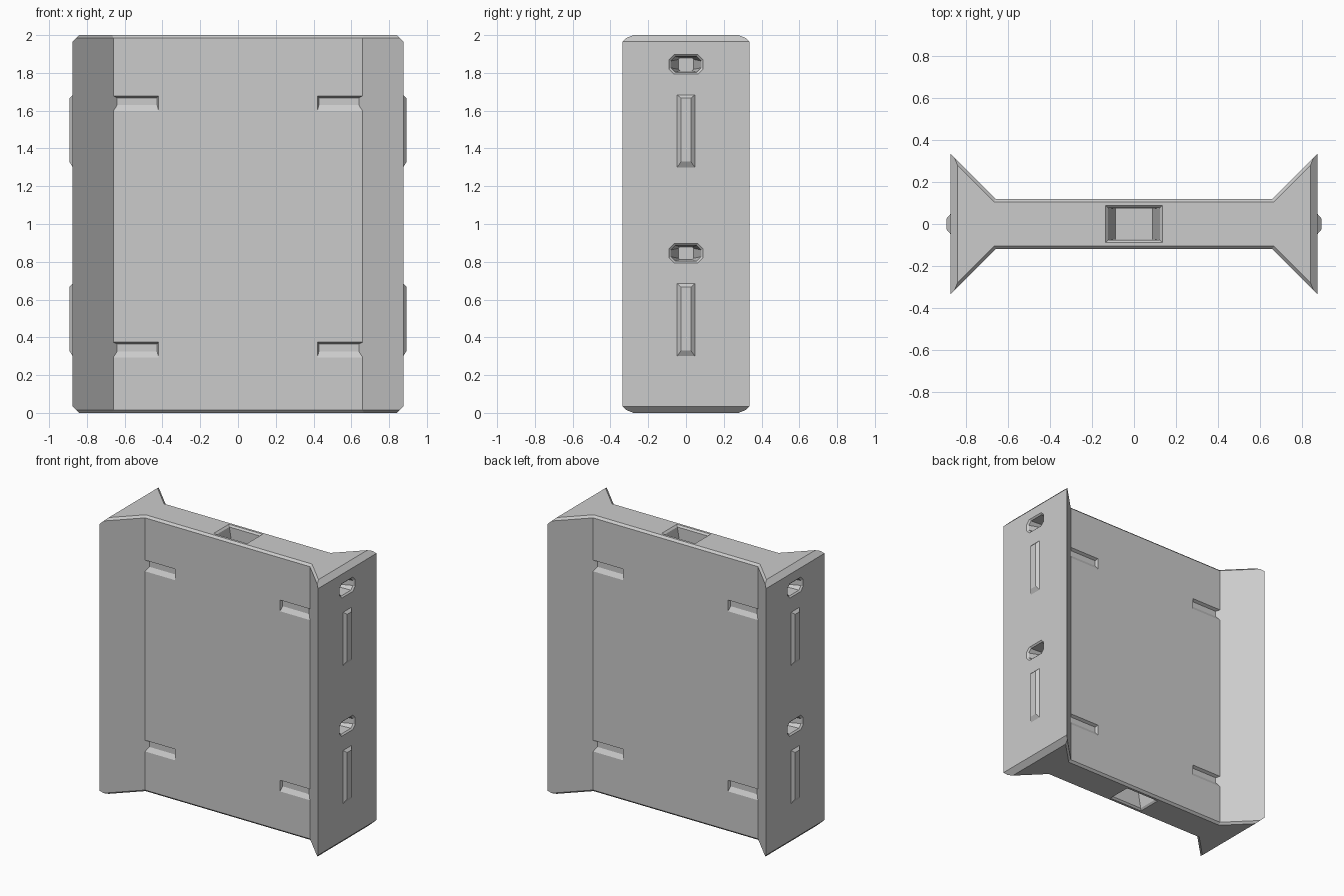
import bpy
import bmesh

if "Cube" in bpy.data.objects:
    bpy.data.objects.remove(bpy.data.objects["Cube"])

grey = bpy.data.materials.new("plain grey")
grey.use_nodes = True
grey.diffuse_color = (0.6, 0.6, 0.6, 1)
grey.node_tree.nodes["Principled BSDF"].inputs["Base Color"].default_value = (0.6, 0.6, 0.6, 1)

HEIGHT, END, WEB, KINK = 2.0, 0.875, 0.12, 0.66


def loft(bm, rings):
    """Skin a closed solid through rings that have equal point counts."""
    rows = [[bm.verts.new(p) for p in ring] for ring in rings]
    for a, b in zip(rows, rows[1:]):
        for i in range(len(a)):
            j = (i + 1) % len(a)
            bm.faces.new((a[i], a[j], b[j], b[i]))
    bm.faces.new(rows[0][::-1])
    bm.faces.new(rows[-1])


def make_object(name, bm):
    bmesh.ops.recalc_face_normals(bm, faces=bm.faces)
    mesh = bpy.data.meshes.new(name)
    bm.to_mesh(mesh)
    bm.free()
    mesh.materials.append(grey)
    obj = bpy.data.objects.new(name, mesh)
    bpy.context.collection.objects.link(obj)
    return obj


def section(z, end, inset):
    """Flared panel outline, inset along the web and the slanted sides."""
    kink_x, web_y = KINK + 0.414 * inset, WEB - inset
    end_y = WEB - 1.414 * inset + end - KINK
    half = [(end, -end_y), (end, end_y), (kink_x, web_y)]
    half2 = [(-kink_x, web_y), (-end, end_y), (-end, -end_y)]
    low = [(-kink_x, -web_y), (kink_x, -web_y)]
    return [(x, y, z) for x, y in half + half2 + low]


def octagon(w, h, c):
    """Rectangle of half sizes w, h with corners cut by c."""
    return [(w, c - h), (w, h - c), (w - c, h), (c - w, h),
            (-w, h - c), (-w, c - h), (c - w, -h), (w - c, -h)]


# Panel body with chamfered ends
bm = bmesh.new()
levels = [(0, END - 0.035, 0.015), (0.015, END - 0.02, 0), (0.035, END, 0)]
rings = [section(*lv) for lv in levels]
rings += [section(HEIGHT - z, e, i) for z, e, i in reversed(levels)]
loft(bm, rings)
body = make_object("panel_body", bm)

# All recesses gathered in one cutter
bm = bmesh.new()

# Pockets in the top and bottom
for side in (1, -1):
    rings = []
    for w, d, depth in [(0.147, 0.1, -0.012), (0.123, 0.076, 0.012), (0.088, 0.074, 0.2)]:
        z = HEIGHT / 2 + side * (HEIGHT / 2 - depth)
        rings.append([(w, d, z), (-w, d, z), (-w, -d, z), (w, -d, z)])
    loft(bm, rings)

# Slots in the end faces
for side in (1, -1):
    for centre in (0.845, 1.845):
        rings = []
        for w, h, c, depth in [(0.1, 0.062, 0.03, -0.01), (0.08, 0.042, 0.024, 0.01),
                               (0.04, 0.034, 0.008, 0.15)]:
            x = side * (END - depth)
            rings.append([(x, y, centre + z) for y, z in octagon(w, h, c)])
        loft(bm, rings)

# Scooped notches on both broad faces, next to the flares
for sx in (1, -1):
    for sy in (1, -1):
        for top in (0.38, 1.684):
            rings = []
            for depth, upper, lower in [(-0.004, 0.003, 0.092), (0.02, 0.016, 0.055)]:
                y = sy * (WEB - depth)
                inner, outer = 0.42 + 0.4 * depth, KINK - depth
                rings.append([(sx * inner, y, top - upper), (sx * outer, y, top - upper),
                              (sx * outer, y, top - lower), (sx * inner, y, top - lower)])
            loft(bm, rings)
cutter = make_object("recess_cutter", bm)
cutter.hide_render = True

cut = body.modifiers.new("recesses", "BOOLEAN")
cut.operation, cut.solver, cut.object = "DIFFERENCE", "EXACT", cutter
bpy.context.view_layer.objects.active = body
bpy.ops.object.modifier_apply(modifier=cut.name)
bpy.data.objects.remove(cutter)

# Raised ridges below each slot
for side, label in ((1, "left"), (-1, "right")):
    for bottom, level in ((0.3, "lower"), (1.3, "upper")):
        bm = bmesh.new()
        rings = []
        for x, w, low, high in [(END - 0.005, 0.05, 0, 0.384), (END, 0.047, 0, 0.384),
                                (END + 0.018, 0.026, 0.03, 0.366)]:
            x *= side
            rings.append([(x, w, bottom + low), (x, w, bottom + high),
                          (x, -w, bottom + high), (x, -w, bottom + low)])
        loft(bm, rings)
        make_object(f"{level}_ridge_{label}", bm)
